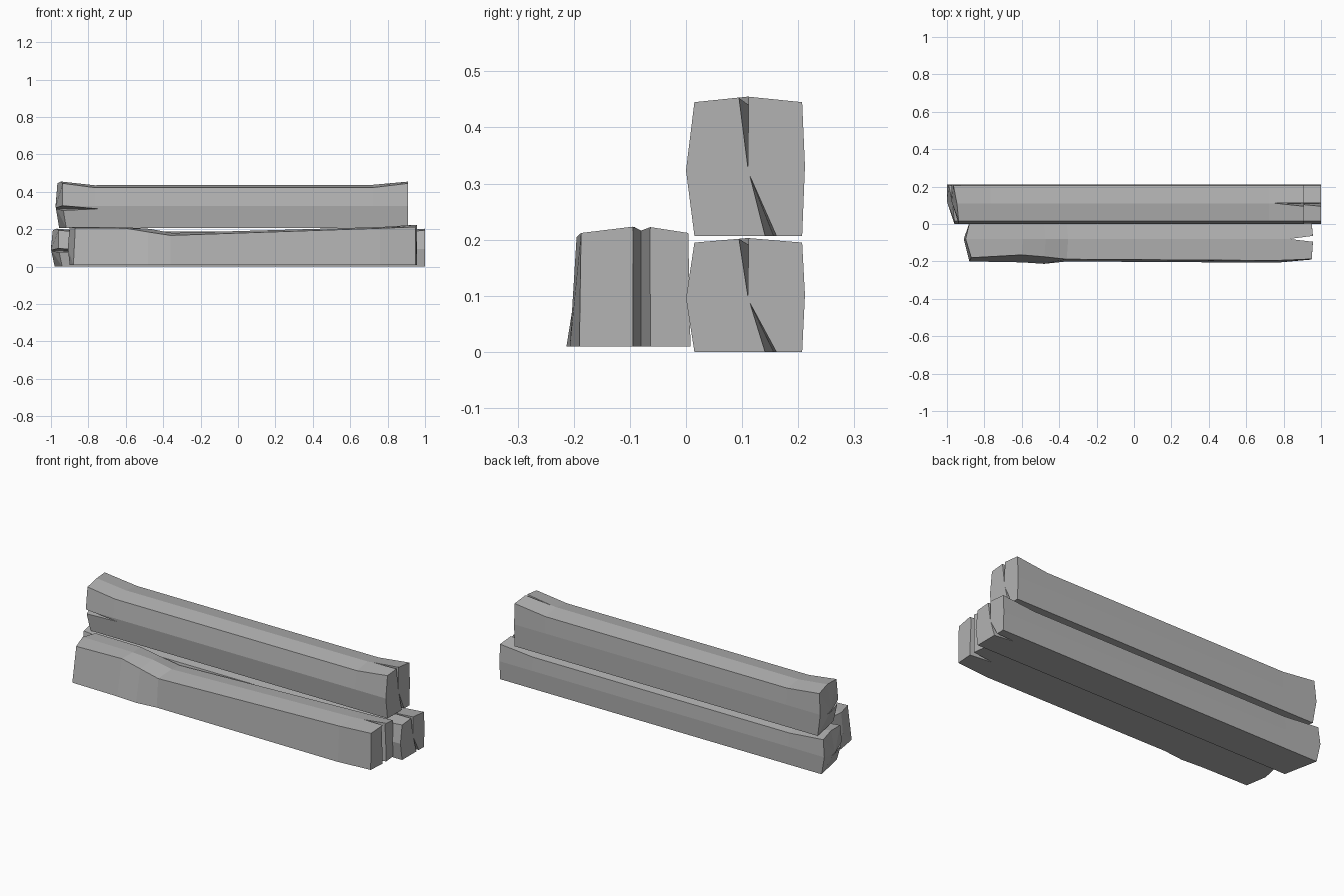
import bpy
import bmesh
from mathutils import Vector

cube = bpy.data.objects.get("Cube")
if cube:
    bpy.data.objects.remove(cube, do_unlink=True)

grey = bpy.data.materials.new("weathered grey")
grey.use_nodes = True
tone = (0.45, 0.45, 0.45, 1)
grey.diffuse_color = tone
grey.node_tree.nodes["Principled BSDF"].inputs["Base Color"].default_value = tone


def make_object(name, bm):
    bmesh.ops.recalc_face_normals(bm, faces=bm.faces[:])
    mesh = bpy.data.meshes.new(name)
    bm.to_mesh(mesh)
    bm.free()
    mesh.materials.append(grey)
    obj = bpy.data.objects.new(name, mesh)
    bpy.context.collection.objects.link(obj)
    return obj


def loft(name, rings, tip):
    """Skin the rings; the left end is a fan to a tip, the right end is flat."""
    bm = bmesh.new()
    loops = [[bm.verts.new(p) for p in ring] for ring in rings]
    count = len(loops[0])
    for a, b in zip(loops, loops[1:]):
        for i in range(count):
            j = (i + 1) % count
            bm.faces.new((a[i], a[j], b[j], b[i]))
    point = bm.verts.new(tip)
    for i in range(count):
        bm.faces.new((loops[0][i], loops[0][(i + 1) % count], point))
    bm.faces.new(loops[-1])
    return make_object(name, bm)


def split(beam, points):
    """Cut a wedge-shaped crack out of the beam."""
    bm = bmesh.new()
    for p in points:
        bm.verts.new(p)
    bmesh.ops.convex_hull(bm, input=bm.verts[:])
    cutter = make_object("crack_cutter", bm)
    cutter.hide_render = True
    mod = beam.modifiers.new("crack", 'BOOLEAN')
    mod.operation = 'DIFFERENCE'
    mod.solver = 'EXACT'
    mod.object = cutter
    bpy.context.view_layer.objects.active = beam
    bpy.ops.object.modifier_apply(modifier=mod.name)
    bpy.data.objects.remove(cutter, do_unlink=True)


def back_beam(name, left, right, base, height):
    """Beam with a bowed front, flared ends and cracks at both ends."""
    def at(x, y, z):
        return Vector((left + (right - left) * (x + 1) / 2, y, base + height * z))

    slant = (.06, .04, .04, .03, .01, 0, .02)
    rings = []
    for x, edge, ridge in ((-1, .96, 1), (-.78, .87, .92), (.8, .87, .93), (1, .96, 1)):
        section = ((.015, 0), (0, .47), (.015, edge), (.11, ridge),
                   (.207, edge), (.212, .5), (.207, 0))
        rings.append([at(x + (s if x == -1 else 0), y, z)
                      for s, (y, z) in zip(slant, section)])
    beam = loft(name, rings, at(-1, .12, .45))
    # End crack, bent at its narrow middle
    split(beam, [at(1.01, .11, .47), at(1.01, .092, 1.04),
                 at(1.01, .112, 1.04), at(.79, .112, 1.04)])
    split(beam, [at(1.01, .11, .47), at(1.01, .142, -.04),
                 at(1.01, .166, -.04), at(.88, .16, -.04)])
    # Horizontal crack opening to the front
    split(beam, [at(-1.02, -.02, .36), at(-1.02, -.02, .51),
                 at(-.72, -.02, .41), at(-1.02, .16, .42)])
    return beam


back_beam("lower_back_beam", -1, 1, 0, .203)
back_beam("upper_back_beam", -.975, .91, .207, .248)

# Front beam: station x, front bottom y, front top y, edge z, ridge z
rings = []
for x, foot, brow, edge, ridge in (
        (-.88, -.2, -.18, .207, .213), (-.6, -.205, -.165, .205, .21),
        (-.48, -.213, -.175, .185, .202), (-.36, -.2, -.188, .167, .18),
        (.76, -.207, -.195, .205, .212), (.95, -.19, -.187, .212, .225)):
    first = x == -.88
    rings.append([Vector(p) for p in (
        (x, foot, .01), (x + (.01 if first else 0), brow, edge),
        (x - (.02 if first else -.008), -.08, ridge),
        (x, .004, edge), (x, .008, .01), (x - (.02 if first else -.008), -.08, .01))])
front = loft("front_beam", rings, (-.91, -.08, .1))
split(front, [(x, y, z) for z in (-.02, .26)
              for x, y in ((.83, -.08), (.975, -.097), (.975, -.061))])
